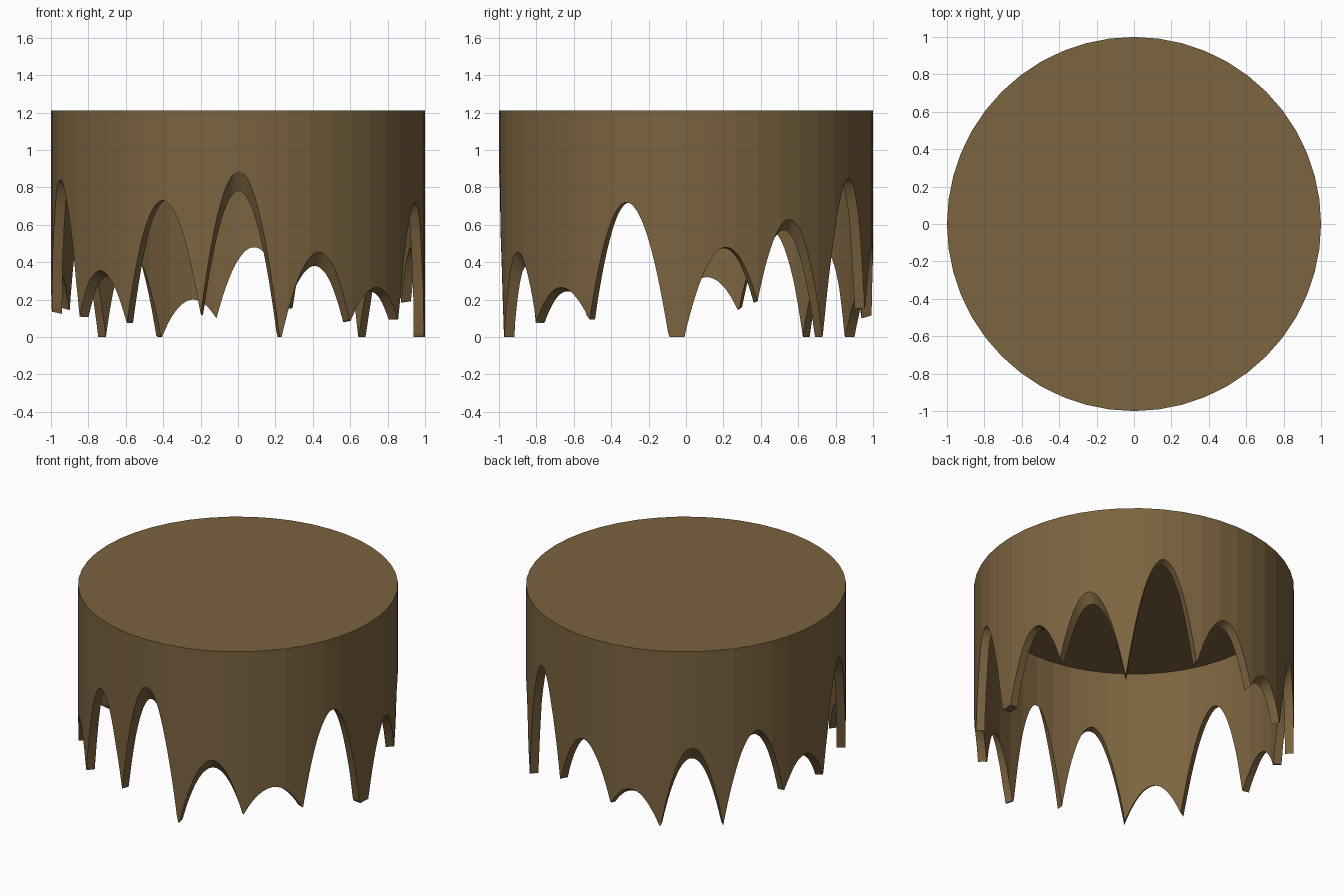
import bpy, bmesh, math

if "Cube" in bpy.data.objects:
    bpy.data.objects.remove(bpy.data.objects["Cube"])

R_OUT, R_IN = 1.0, 0.945
TOP, CEIL = 1.21, 1.135
SIDES, COLS = 48, 720

# arches around the hem: centre angle, half width (degrees), outer height, inner height
ARCHES = [
    (12.4, 12.9, .48, .475), (33.6, 13.3, .63, .57), (60.7, 13.6, .85, .835),
    (84.8, 13.7, .50, .48), (104.7, 10.8, .235, .20), (127.2, 11.3, .55, .45),
    (151.4, 12.9, .62, .57), (173.2, 13.8, .35, .32), (198, 15, .84, .82),
    (222.4, 12.5, .355, .325), (246.2, 13.4, .73, .73), (270.2, 12.6, .885, .78),
    (295.7, 12.2, .455, .38), (318, 13.4, .265, .245), (341.4, 13.3, .72, .72),
]


def hem(deg, inner):
    """Height of the scalloped lower edge at an angle."""
    z = 0.0
    for c, w, ho, hi in ARCHES:
        d = (deg - c + 180) % 360 - 180
        z = max(z, (hi if inner else ho) * (1 - (d / w) ** 2))
    return z


def point(deg, radius, z):
    """Point on a faceted cylinder wall."""
    step = 360 / SIDES
    off = math.radians(deg % step - step / 2)
    r = radius * math.cos(math.radians(step / 2)) / math.cos(off)
    a = math.radians(deg)
    return (r * math.cos(a), r * math.sin(a), z)


# wall columns: outer top, outer hem, inner hem, inner ceiling
bm = bmesh.new()
cols = []
for i in range(COLS):
    d = i * 360 / COLS
    cols.append([bm.verts.new(p) for p in (
        point(d, R_OUT, TOP), point(d, R_OUT, hem(d, False)),
        point(d, R_IN, hem(d, True)), point(d, R_IN, CEIL))])
for i in range(COLS):
    a, b = cols[i], cols[(i + 1) % COLS]
    for k in range(3):
        bm.faces.new((a[k], a[k + 1], b[k + 1], b[k]))

# top lid and its underside
bm.faces.new([c[0] for c in cols])
bm.faces.new([c[3] for c in reversed(cols)])
bmesh.ops.recalc_face_normals(bm, faces=bm.faces)

mesh = bpy.data.meshes.new("scalloped_drum")
bm.to_mesh(mesh)
bm.free()
drum = bpy.data.objects.new("scalloped_drum", mesh)
bpy.context.collection.objects.link(drum)

# brown finish
mat = bpy.data.materials.new("brown")
mat.diffuse_color = (0.2, 0.125, 0.05, 1)
mat.use_nodes = True
mat.node_tree.nodes["Principled BSDF"].inputs["Base Color"].default_value = mat.diffuse_color
mesh.materials.append(mat)
